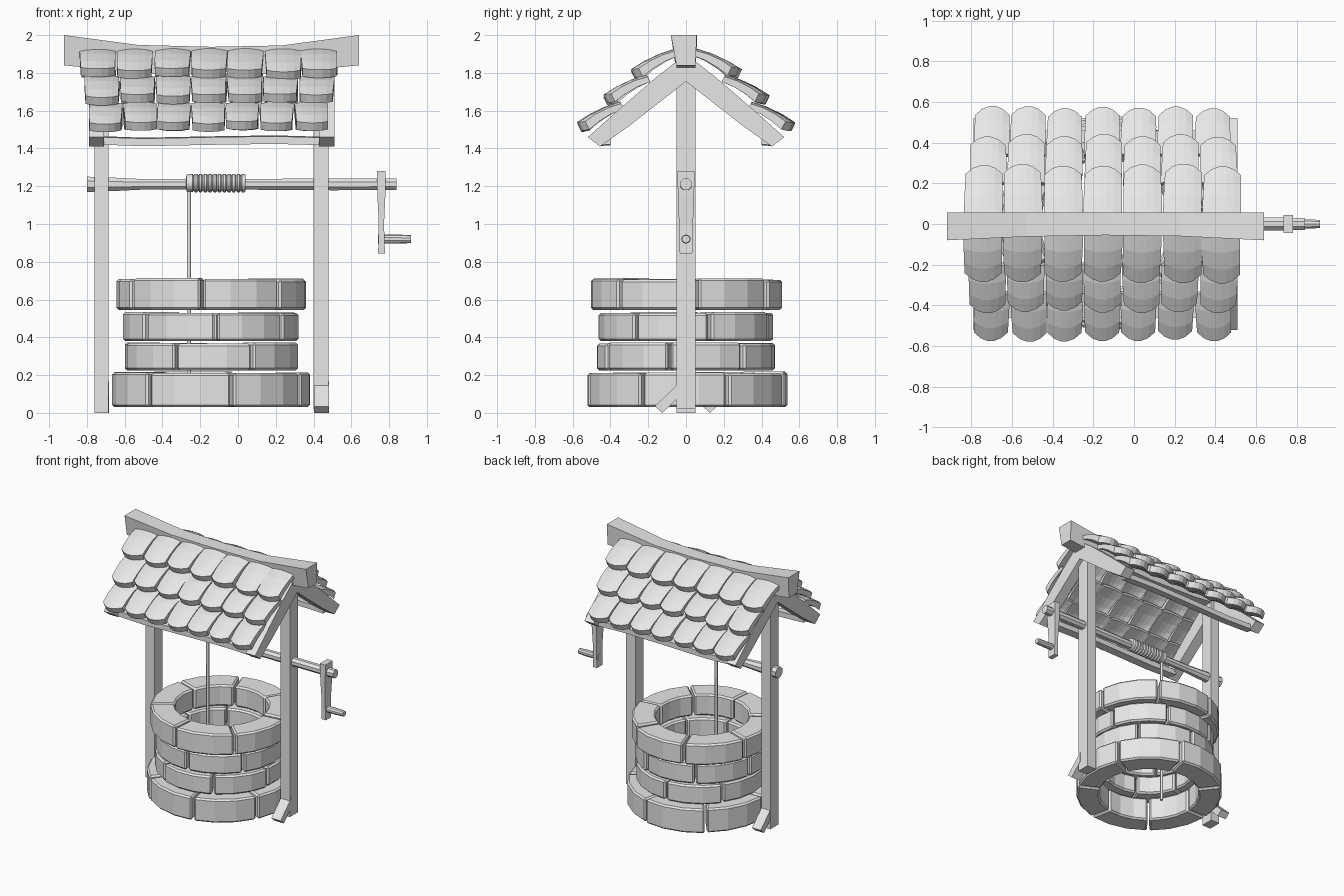
import bpy, bmesh, math, random
from mathutils import Vector, Matrix

if "Cube" in bpy.data.objects:
    bpy.data.objects.remove(bpy.data.objects["Cube"])

random.seed(4)
CX = -0.14                                   # well axis
grey = bpy.data.materials.new("plain_grey")
grey.diffuse_color = (0.8, 0.8, 0.8, 1)
grey.use_nodes = True
grey.node_tree.nodes["Principled BSDF"].inputs["Base Color"].default_value = grey.diffuse_color


def loft(bm, rings):
    """Skin a list of equal point rings and cap both ends."""
    vs = [[bm.verts.new(p) for p in r] for r in rings]
    n = len(rings[0])
    for a, b in zip(vs, vs[1:]):
        for i in range(n):
            j = (i + 1) % n
            bm.faces.new((a[i], a[j], b[j], b[i]))
    bm.faces.new(vs[0][::-1])
    bm.faces.new(vs[-1])


def finish(name, bm, bevel=0, smooth=0):
    bmesh.ops.recalc_face_normals(bm, faces=bm.faces)
    me = bpy.data.meshes.new(name)
    bm.to_mesh(me)
    bm.free()
    me.materials.append(grey)
    ob = bpy.data.objects.new(name, me)
    bpy.context.collection.objects.link(ob)
    if bevel:
        m = ob.modifiers.new("bevel", 'BEVEL')
        m.width, m.segments = bevel, 1
        m.limit_method, m.angle_limit = 'ANGLE', math.radians(40)
    if smooth:
        bpy.ops.object.select_all(action='DESELECT')
        bpy.context.view_layer.objects.active = ob
        ob.select_set(True)
        bpy.ops.object.shade_smooth_by_angle(angle=math.radians(smooth))
    return ob


def solid(name, rings, **kw):
    bm = bmesh.new()
    loft(bm, rings)
    return finish(name, bm, **kw)


def plate(name, profile, x0, x1):
    """Extrude a (y, z) profile along x."""
    return solid(name, [[(x, y, z) for y, z in profile] for x in (x0, x1)])


def rod(name, stations, y, z, n=8, smooth=0):
    """Turned rod along x from (x, radius) stations."""
    return solid(name, [[(x, y + r * math.cos(math.tau * (i + .5) / n),
                          z + r * math.sin(math.tau * (i + .5) / n))
                         for i in range(n)] for x, r in stations], smooth=smooth)


# Stone courses: z0, z1, outer radius, inner radius, first joint angle
courses = [(0.03, 0.215, 0.535, 0.36, 12), (0.225, 0.37, 0.47, 0.32, -24),
           (0.38, 0.53, 0.47, 0.32, 3), (0.545, 0.71, 0.51, 0.33, -6)]
for k, (z0, z1, ro, ri, a0) in enumerate(courses):
    bm = bmesh.new()
    step = 360 / 7
    for s in range(7):
        dz, dr = random.uniform(-.006, .004), random.uniform(-.012, .006)
        rings = []
        for t in range(4):
            a = math.radians(a0 + s * step + 0.9 + (step - 1.8) * t / 3)
            sx, sy = math.sin(a), -math.cos(a)
            rr = ro + dr
            rings.append([(CX + sx * r, sy * r, z) for r, z in
                          ((ri, z0), (rr, z0), (rr, z1 + dz), (ri, z1 + dz))])
        loft(bm, rings)
    finish("stone_course_%d" % (k + 1), bm, bevel=0.012)

# Posts, each with a small foot brace on opposite sides
for side, x0, x1, s in (("left", -0.76, -0.685, 1), ("right", 0.40, 0.48, -1)):
    plate(side + "_post", [(-.05, .02 if s < 0 else 0), (.05, .02 if s < 0 else 0),
                           (.05, 1.86), (-.05, 1.86)], x0, x1)
    plate(side + "_foot_brace", [(s * y, z) for y, z in
          ((.03, .165), (.165, .035), (.125, 0), (.03, .09))], x0 + .002, x1 + .002)

# Sagging ridge beam
ridge = [(-.92, 1.84, 2.0, .08), (-.53, 1.80, 1.948, .062), (-.14, 1.79, 1.938, .055),
         (.23, 1.80, 1.945, .06), (.64, 1.84, 2.0, .08)]
solid("ridge_beam", [[(x, -.05, b), (x, .05, b), (x, .057, t), (x, -w, t)]
                     for x, b, t, w in ridge])

# Rafters and eave rails
rafter = [(0, 1.90), (.16, 1.775), (.34, 1.62), (.52, 1.46),
          (.455, 1.41), (.30, 1.52), (.05, 1.715), (0, 1.755)]
for s, name in ((-1, "front"), (1, "back")):
    for side, x0 in (("left", -.79), ("right", .43)):
        plate("%s_%s_rafter" % (name, side), [(s * y, z) for y, z in rafter], x0, x0 + .08)
    solid(name + "_eave_rail", [[(x, s * y, z + d) for y, z in
          ((.40, 1.425), (.46, 1.42), (.46, 1.46), (.40, 1.465))]
          for x, d in ((-.73, .0), (-.5, -.008), (-.1, 0), (.2, .004), (.45, -.003))])

# Roof tiles: rounded, slightly bowed slabs in three stepped rows per side
rows = [(-.84, .53, .05, 1.925, .262), (-.815, .51, .205, 1.785, .256),
        (-.79, .478, .345, 1.643, .258)]
slope = math.radians(26)
for s, name in ((-1, "front"), (1, "back")):
    for k, (xa, xb, y0, z0, length) in enumerate(rows):
        bm = bmesh.new()
        pitch = (xb - xa) / 7
        for i in range(7):
            mid = xa + pitch * (i + .5) + random.uniform(-.004, .004)
            half = pitch * .485
            tilt = slope + random.uniform(-.03, .03)
            yaw = random.uniform(-.03, .03)
            ln = length + random.uniform(-.01, .008)
            rings = []
            for u in (-1, -.6, -.2, .2, .6, 1):
                L = ln - .042 * abs(u) ** 2.2
                ring = []
                for layer, vs in ((0, (0, .35, .7, 1)), (1, (1, .7, .35, 0))):
                    for v in vs:
                        d = v * L
                        h = .012 * (1 - u * u) + .012 * math.sin(math.pi * v) - .006
                        h -= layer * (.03 + .018 * v)
                        x = mid + u * half * (1 - .05 * v * v) + yaw * (d - .12)
                        y = y0 + d * math.cos(tilt) + h * math.sin(tilt)
                        z = z0 - d * math.sin(tilt) + h * math.cos(tilt)
                        ring.append((x, s * y, z))
                rings.append(ring)
            loft(bm, rings)
        finish("%s_roof_tiles_row_%d" % (name, k + 1), bm)

# Axle, wound rope, hanging rope
rod("axle", [(-.80, .044), (-.65, .038), (-.5, .03), (.1, .031), (.5, .034), (.84, .033)],
    0, 1.21)
coil = [(-.275, .03), (-.272, .046), (-.24, .047)]
for i in range(11):
    x = -.235 + i * .025
    coil += [(x, .041), (x + .007, .049), (x + .018, .049)]
coil += [(.04, .045), (.041, .03)]
rod("rope_coil", coil, 0, 1.217, n=14, smooth=30)
solid("hanging_rope", [[(-.26 + .011 * math.cos(math.tau * i / 8),
                         .011 * math.sin(math.tau * i / 8), z) for i in range(8)]
                       for z in (.03, 1.2)], smooth=50)

# Crank arm and handle
arm = [(1.28, .735, .782, .045), (1.15, .738, .78, .043), (1.0, .745, .773, .037),
       (.845, .742, .778, .033)]
solid("crank_arm", [[(a, -w, z), (b, -w, z), (b, w, z), (a, w, z)] for z, a, b, w in arm])
rod("crank_handle", [(.74, .024), (.85, .024), (.915, .021)], 0, .92, n=10)
